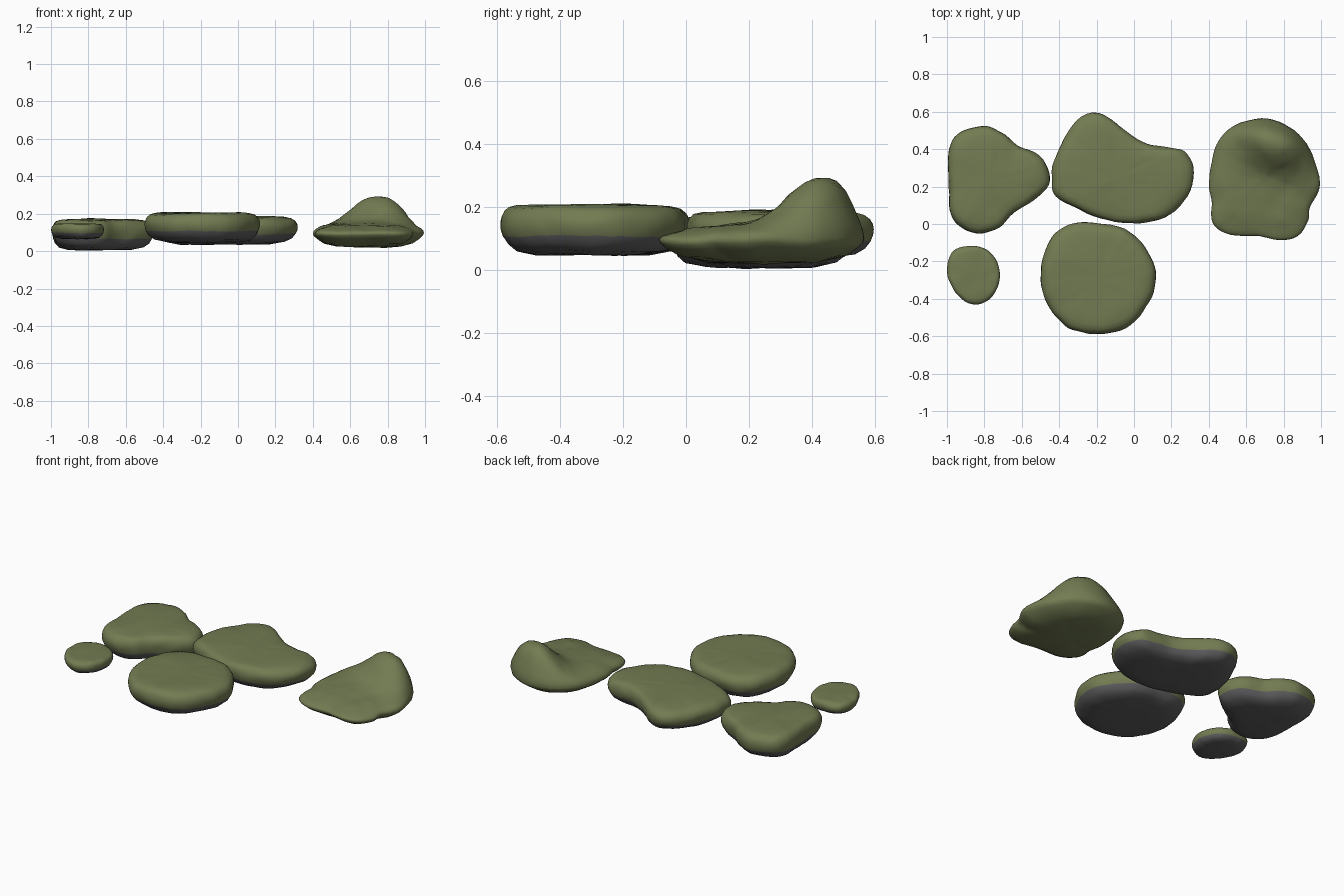
import bpy, bmesh
from math import sin, cos, exp, floor
from mathutils import Vector, noise

if "Cube" in bpy.data.objects:
    bpy.data.objects.remove(bpy.data.objects["Cube"])


def material(name, rgb):
    m = bpy.data.materials.new(name)
    m.diffuse_color = (*rgb, 1)
    m.use_nodes = True
    m.node_tree.nodes["Principled BSDF"].inputs["Base Color"].default_value = m.diffuse_color
    return m


moss = material("moss", (0.17, 0.20, 0.085))
rock = material("dark_rock", (0.11, 0.11, 0.115))

SEGMENTS = 72
SPLIT = 4  # ring where the moss starts

# Side profile shared by the stones: (share of outline, share of height)
SLAB = [(0.3, 0.0), (0.62, 0.01), (0.83, 0.09), (0.92, 0.22), (0.968, 0.37),
        (0.992, 0.50), (1.0, 0.62), (0.99, 0.74), (0.96, 0.84), (0.91, 0.92),
        (0.82, 0.965), (0.65, 0.985), (0.45, 0.99), (0.22, 1.0)]
# Thinner-edged profile for the peaked stone, densely ringed on top
PEAKED = [(0.3, 0.0), (0.58, 0.03), (0.8, 0.16), (0.93, 0.36), (0.985, 0.48),
          (1.0, 0.58), (0.985, 0.68), (0.95, 0.76), (0.89, 0.83), (0.82, 0.88),
          (0.74, 0.92), (0.66, 0.95), (0.57, 0.97), (0.48, 0.98), (0.39, 0.99),
          (0.3, 1.0), (0.2, 1.0), (0.1, 1.0)]


def smooth_outline(pts):
    """Closed Catmull-Rom curve through the outline points."""
    p = [Vector(q) for q in pts]
    n, out = len(p), []
    for k in range(SEGMENTS):
        u = k * n / SEGMENTS
        i = floor(u)
        t = u - i
        a, b, c, d = (p[(i + j) % n] for j in (-1, 0, 1, 2))
        out.append(0.5 * (2 * b + (c - a) * t + (2 * a - 5 * b + 4 * c - d) * t * t
                          + (3 * b - a - 3 * c + d) * t ** 3))
    return out


def stone(name, outline, centre, z0, z1, profile=SLAB, lift=None, all_moss=False):
    curve = smooth_outline(outline)
    c = Vector(centre)
    bm = bmesh.new()

    def vert(xy, h):
        p = Vector((xy.x, xy.y, z0 + (z1 - z0) * h))
        if lift:
            p.z += lift(p.x, p.y, h)
        # gentle weathering
        p.z += 0.006 * noise.noise(p * 7) + 0.003 * noise.noise(p * 19)
        p.x += 0.005 * noise.noise(p * 15 + Vector((9, 0, 0)))
        p.y += 0.005 * noise.noise(p * 15 + Vector((0, 9, 0)))
        return bm.verts.new(p)

    rings = [[vert(c + (q - c) * r, h) for q in curve] for r, h in profile]
    for k in range(len(rings) - 1):
        lo, hi = rings[k], rings[k + 1]
        for i in range(SEGMENTS):
            j = (i + 1) % SEGMENTS
            f = bm.faces.new((lo[i], lo[j], hi[j], hi[i]))
            f.material_index = 0 if (k >= SPLIT or all_moss) else 1
    bottom, top = vert(c, 0), vert(c, 1)
    for i in range(SEGMENTS):
        j = (i + 1) % SEGMENTS
        bm.faces.new((bottom, rings[0][j], rings[0][i])).material_index = 0 if all_moss else 1
        bm.faces.new((top, rings[-1][i], rings[-1][j]))
    bmesh.ops.recalc_face_normals(bm, faces=bm.faces)
    me = bpy.data.meshes.new(name)
    bm.to_mesh(me)
    bm.free()
    me.materials.append(moss)
    me.materials.append(rock)
    for f in me.polygons:
        f.use_smooth = True
    ob = bpy.data.objects.new(name, me)
    bpy.context.collection.objects.link(ob)
    return ob


# Left stone with a lobe pointing right
stone("left_stone",
      [(-.99, .40), (-.93, .49), (-.80, .525), (-.70, .485), (-.62, .42), (-.52, .375),
       (-.46, .30), (-.46, .20), (-.54, .125), (-.64, .06), (-.72, -.02), (-.82, -.05),
       (-.92, -.02), (-.98, .06), (-.99, .20)], (-.77, .24), 0.006, 0.172)

# Small stone
stone("small_stone",
      [(-1, -.25), (-.98, -.16), (-.92, -.125), (-.83, -.12), (-.75, -.17), (-.715, -.27),
       (-.74, -.36), (-.80, -.42), (-.88, -.425), (-.95, -.37), (-.985, -.31)],
      (-.85, -.27), 0.065, 0.147)

# Kidney-shaped stone at the middle back
stone("back_stone",
      [(-.44, .22), (-.43, .33), (-.37, .46), (-.30, .56), (-.21, .595), (-.12, .56),
       (-.03, .485), (.07, .43), (.17, .41), (.27, .39), (.32, .30), (.30, .18), (.22, .07),
       (.10, .015), (-.06, .005), (-.22, .045), (-.34, .10), (-.42, .15)],
      (-.09, .25), 0.035, 0.188)

# Round stone at the middle front
stone("front_stone",
      [(-.495, -.22), (-.44, -.07), (-.34, 0), (-.2, .005), (-.06, -.02), (.04, -.10),
       (.11, -.22), (.11, -.34), (.05, -.47), (-.05, -.56), (-.2, -.59), (-.34, -.56),
       (-.43, -.48), (-.49, -.36)], (-.19, -.29), 0.047, 0.208)


# Right stone: a rising slab with a steep-backed hump
def hump(x, y, h):
    if h < 0.55:
        return 0
    w = min(1, (h - 0.55) / 0.33)
    dx = (x - 0.75) / (0.17 if x < 0.75 else 0.16)
    dy = (y - 0.44) / (0.15 if y < 0.44 else 0.10)
    r = dx * dx + dy * dy + 0.5 * dx * dy
    return w * (0.135 * exp(-r ** 1.25) + 0.06 * (y - 0.2))


stone("peaked_stone",
      [(.41, .30), (.44, .42), (.52, .515), (.66, .565), (.78, .545), (.88, .48), (.95, .38),
       (.99, .24), (.985, .17), (.94, .09), (.93, .02), (.88, -.06), (.80, -.085),
       (.66, -.065), (.52, -.06), (.43, -.01), (.41, .05), (.415, .12), (.40, .20)],
      (.70, .25), 0.022, 0.148, PEAKED, hump, True)
